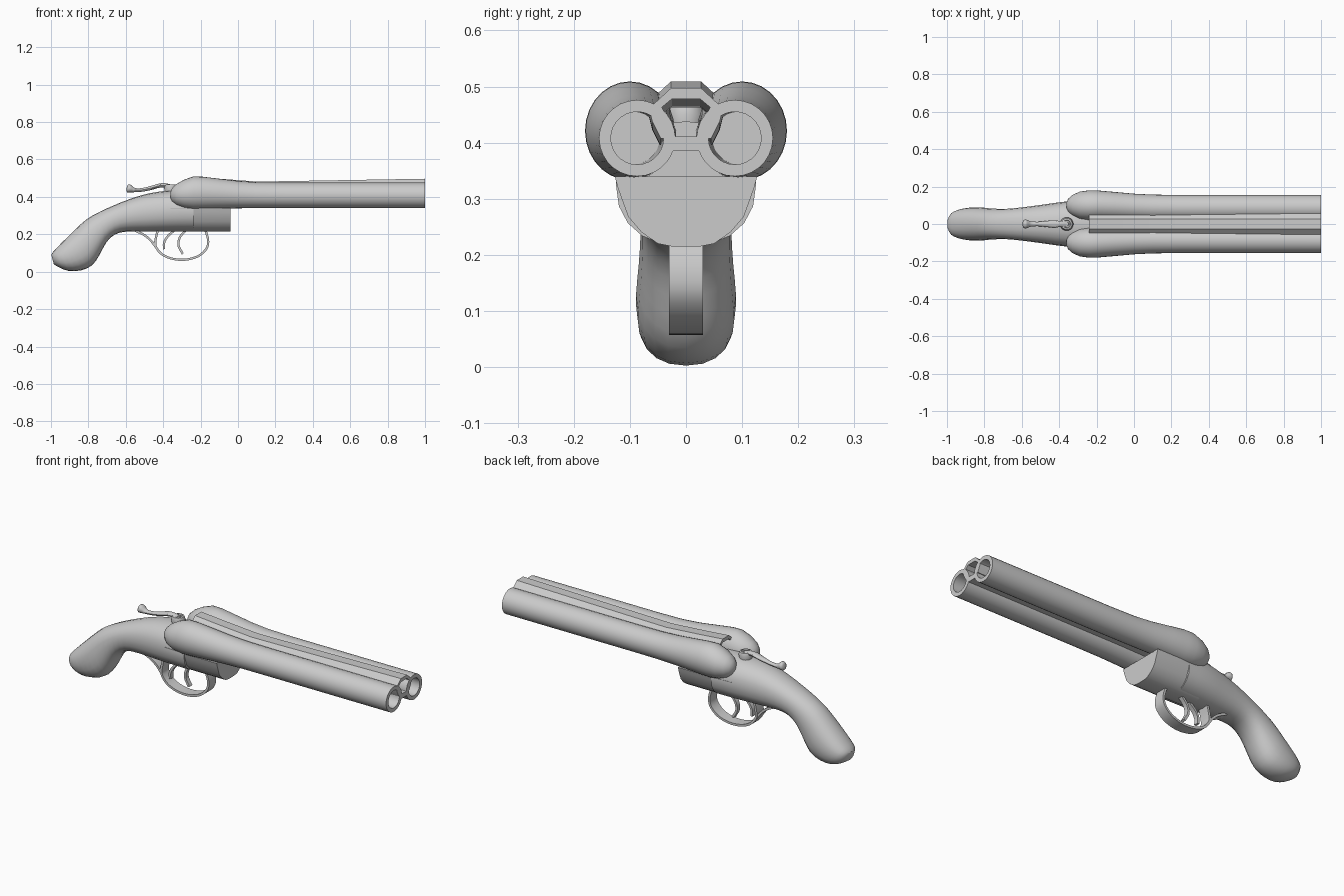
import bpy, bmesh, math
from mathutils import Vector


def loft(name, rings, cap_start=True, cap_end=True, angle=35):
    """Skin a list of closed rings that share one point count."""
    bm = bmesh.new()
    vs = [[bm.verts.new(p) for p in r] for r in rings]
    n = len(rings[0])
    for a, b in zip(vs, vs[1:]):
        for i in range(n):
            j = (i + 1) % n
            bm.faces.new((a[i], a[j], b[j], b[i]))
    if cap_start:
        bm.faces.new(vs[0][::-1])
    if cap_end:
        bm.faces.new(vs[-1])
    bmesh.ops.recalc_face_normals(bm, faces=bm.faces)
    me = bpy.data.meshes.new(name)
    bm.to_mesh(me)
    bm.free()
    ob = bpy.data.objects.new(name, me)
    bpy.context.collection.objects.link(ob)
    bpy.ops.object.select_all(action='DESELECT')
    ob.select_set(True)
    bpy.context.view_layer.objects.active = ob
    bpy.ops.object.shade_smooth_by_angle(angle=math.radians(angle))
    return ob


def ellipse(x, yc, zc, ry, rz, n=28):
    return [(x, yc + ry * math.cos(2 * math.pi * i / n),
             zc + rz * math.sin(2 * math.pi * i / n)) for i in range(n)]


def slanted(top, bottom, half_w, n=20, p=0.88):
    """Rounded section spanning a top and a bottom point in the xz plane."""
    t, b = Vector((top[0], 0, top[1])), Vector((bottom[0], 0, bottom[1]))
    out = []
    for i in range(n):
        a = 2 * math.pi * i / n
        c, s = math.cos(a), math.sin(a)
        c = math.copysign(abs(c) ** p, c)
        s = math.copysign(abs(s) ** p, s)
        out.append((t + b) / 2 + (t - b) / 2 * c + Vector((0, half_w * s, 0)))
    return out


def smooth_path(pts, steps=5):
    """Catmull-Rom through tuples of any length."""
    vs = [Vector(p) for p in pts]
    vs = [2 * vs[0] - vs[1]] + vs + [2 * vs[-1] - vs[-2]]
    out = []
    for a, b, c, d in zip(vs, vs[1:], vs[2:], vs[3:]):
        for k in range(steps):
            t = k / steps
            out.append(0.5 * (2 * b + (c - a) * t + (2 * a - 5 * b + 4 * c - d) * t * t
                              + (3 * b - a - 3 * c + d) * t ** 3))
    return out + [vs[-2]]


def strip(name, pts, half_w, thick, y=0.0):
    """Flat band following a path in the xz plane."""
    path = smooth_path(pts)
    rings = []
    for i, p in enumerate(path):
        d = (path[min(i + 1, len(path) - 1)] - path[max(i - 1, 0)]).normalized()
        nx, nz = -d.y * thick / 2, d.x * thick / 2
        rings.append([(p.x + s * nx, y + w * half_w, p.y + s * nz)
                      for s, w in ((1, -1), (1, 1), (-1, 1), (-1, -1))])
    return loft(name, rings)


# Barrels with swollen breech ends and open bores: x, y, z, ry, rz
barrel = [(-0.362, 0.1, 0.41, 0.012, 0.014), (-0.352, 0.1, 0.411, 0.035, 0.036),
          (-0.33, 0.1, 0.412, 0.055, 0.056), (-0.29, 0.1, 0.416, 0.073, 0.075),
          (-0.24, 0.1, 0.421, 0.08, 0.088), (-0.19, 0.1, 0.421, 0.079, 0.087),
          (-0.1, 0.096, 0.417, 0.075, 0.08), (0.0, 0.091, 0.412, 0.071, 0.073),
          (0.1, 0.088, 0.409, 0.069, 0.069), (0.25, 0.087, 0.408, 0.068, 0.068),
          (1.0, 0.087, 0.408, 0.068, 0.068), (1.0, 0.087, 0.408, 0.047, 0.047),
          (-0.2, 0.094, 0.408, 0.047, 0.047)]
for side, label in ((1, "left"), (-1, "right")):
    loft(label + "_barrel", [ellipse(x, y * side, z, a, b) for x, y, z, a, b in barrel])

# Hollow rib between the barrels
half = [(0.027, 0.0), (0.066, -0.036), (0.06, -0.06), (0.045, -0.09),
        (0.018, -0.087), (0.043, -0.034), (0.025, -0.019)]
section = half[:] + [(-y, z) for y, z in reversed(half)]
loft("top_rib", [[(x, y, top + z) for y, z in section]
                 for x, top in ((-0.24, 0.509), (-0.1, 0.497), (0.1, 0.482), (0.25, 0.484), (1.0, 0.497))],
     angle=20)

# Web joining the barrels
loft("barrel_web", [[(x, y, z) for y, z in ((-0.035, 0.385), (0.035, 0.385), (0.035, 0.411), (-0.035, 0.411))]
                    for x in (-0.24, 1.0)])

# Fore-end block, flat on top
d_half = [(0.127, 0.34), (0.121, 0.318), (0.103, 0.268), (0.079, 0.24), (0.05, 0.22), (0.025, 0.215)]
d_sec = d_half + [(-y, z) for y, z in reversed(d_half)]
loft("receiver_block", [[(x, y * w, z) for y, z in d_sec]
                        for x, w in ((-0.36, 0.94), (-0.2, 1.0), (-0.04, 1.0))])

# Stock and pistol grip: top x, z, bottom x, z, half width
stock = [(-0.998, 0.09, -0.985, 0.04, 0.03), (-0.988, 0.107, -0.955, 0.022, 0.06),
         (-0.96, 0.137, -0.905, 0.004, 0.078), (-0.92, 0.177, -0.84, 0.007, 0.087),
         (-0.87, 0.226, -0.78, 0.034, 0.089), (-0.81, 0.28, -0.74, 0.09, 0.084),
         (-0.74, 0.32, -0.705, 0.155, 0.081), (-0.67, 0.352, -0.66, 0.198, 0.082),
         (-0.58, 0.388, -0.6, 0.214, 0.09), (-0.48, 0.418, -0.5, 0.215, 0.103),
         (-0.36, 0.435, -0.37, 0.215, 0.12), (-0.238, 0.438, -0.238, 0.215, 0.125)]
loft("stock_grip", [slanted(r[0:2], r[2:4], r[4])
                    for r in smooth_path(stock, 2)])

# Top lever: x, z, half width, half height
lever = [(-0.597, 0.437, 0.006, 0.006), (-0.59, 0.443, 0.021, 0.02), (-0.575, 0.445, 0.023, 0.021),
         (-0.55, 0.436, 0.014, 0.011), (-0.51, 0.438, 0.012, 0.01), (-0.46, 0.449, 0.017, 0.011),
         (-0.425, 0.459, 0.021, 0.011), (-0.395, 0.462, 0.016, 0.012), (-0.36, 0.455, 0.02, 0.012)]
loft("top_lever", [ellipse(x, 0, z, a, b, 12) for x, z, a, b in smooth_path(lever, 3)])

# Lever pivot: disc with a raised rim and sunken centre
loft("lever_pivot", [[(-0.36 + r * math.cos(a), r * math.sin(a), z)
                      for a in (2 * math.pi * i / 20 for i in range(20))]
                     for r, z in ((0.03, 0.42), (0.036, 0.45), (0.03, 0.465), (0.021, 0.467),
                                  (0.019, 0.46), (0.012, 0.46), (0.01, 0.465))])

# Trigger guard loop and rear tail
strip("trigger_guard", [(-0.428, 0.225), (-0.44, 0.175), (-0.44, 0.135), (-0.405, 0.092), (-0.345, 0.068),
                        (-0.275, 0.065), (-0.21, 0.085), (-0.168, 0.125), (-0.16, 0.17), (-0.175, 0.225)],
      0.03, 0.012)
strip("guard_tail", [(-0.55, 0.22), (-0.5, 0.195), (-0.465, 0.165), (-0.44, 0.132)], 0.026, 0.012)

# Two curved triggers
strip("front_trigger", [(-0.275, 0.225), (-0.31, 0.185), (-0.318, 0.14), (-0.295, 0.095)], 0.012, 0.012, 0.01)
strip("rear_trigger", [(-0.335, 0.225), (-0.375, 0.19), (-0.395, 0.155), (-0.395, 0.12)], 0.012, 0.012, -0.01)
